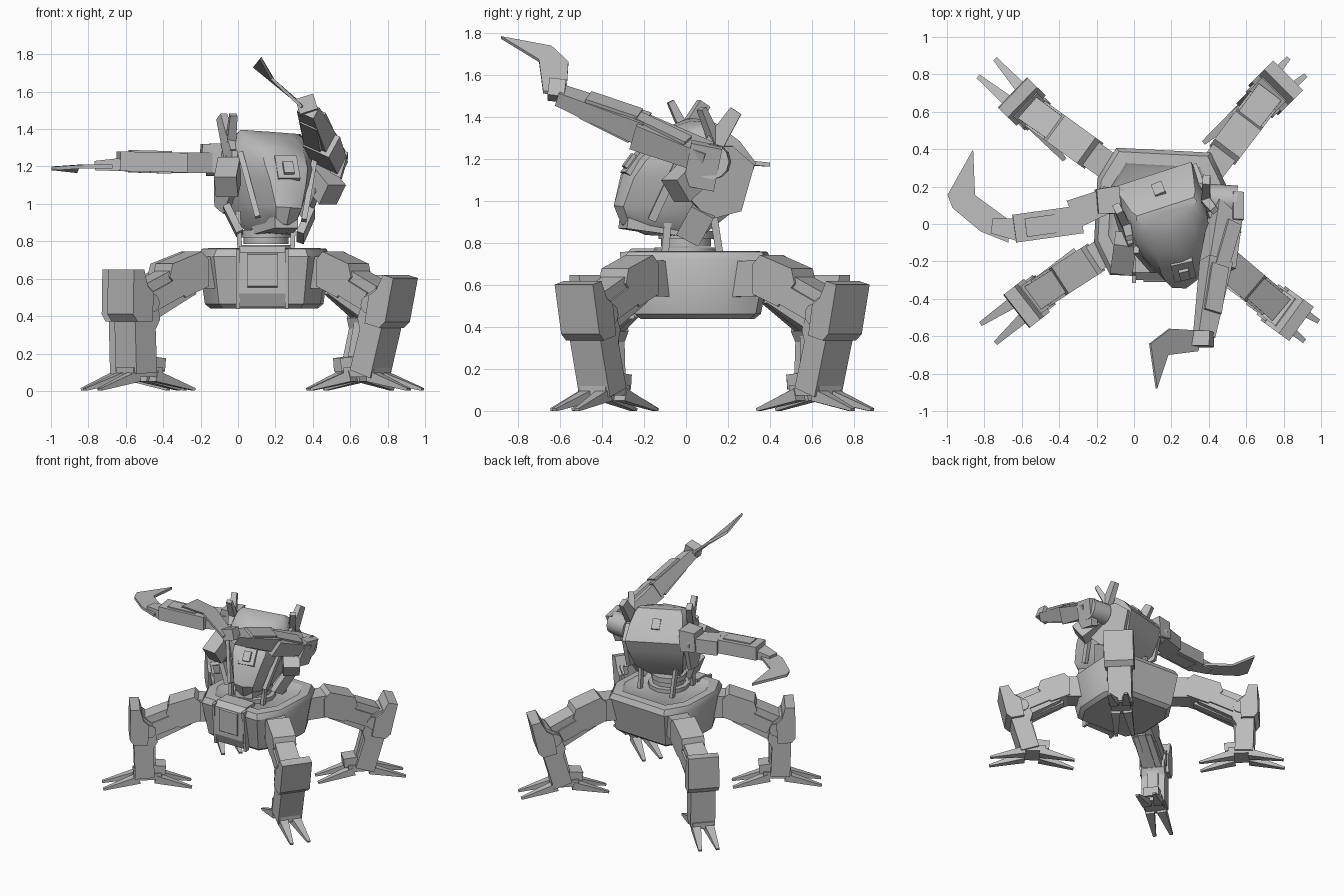
import bpy, bmesh, math
from mathutils import Vector, Matrix

cube = bpy.data.objects.get("Cube")
if cube:
    bpy.data.objects.remove(cube, do_unlink=True)

grey = bpy.data.materials.new("armour grey")
grey.use_nodes = True
grey.diffuse_color = (0.5, 0.5, 0.5, 1)
grey.node_tree.nodes["Principled BSDF"].inputs["Base Color"].default_value = (0.5, 0.5, 0.5, 1)


def loft(name, rings, smooth=False):
    """Skin a list of equal-length point rings and cap both ends."""
    bm = bmesh.new()
    rows = [[bm.verts.new(p) for p in ring] for ring in rings]
    n = len(rows[0])
    for lo, hi in zip(rows, rows[1:]):
        for i in range(n):
            j = (i + 1) % n
            bm.faces.new((lo[i], lo[j], hi[j], hi[i]))
    bm.faces.new(rows[0][::-1])
    bm.faces.new(rows[-1])
    bmesh.ops.recalc_face_normals(bm, faces=bm.faces)
    me = bpy.data.meshes.new(name)
    bm.to_mesh(me)
    bm.free()
    me.materials.append(grey)
    ob = bpy.data.objects.new(name, me)
    bpy.context.collection.objects.link(ob)
    if smooth:
        bpy.ops.object.select_all(action="DESELECT")
        ob.select_set(True)
        bpy.context.view_layer.objects.active = ob
        bpy.ops.object.shade_smooth_by_angle(angle=math.radians(35))


def bar(name, a, b, size, end=None, up=(0, 0, 1)):
    """Tapered box from a to b; sizes are (width, height)."""
    a, b = Vector(a), Vector(b)
    d = (b - a).normalized()
    side = d.cross(Vector(up)).normalized()
    top = side.cross(d)
    rings = []
    for p, (w, h) in ((a, size), (b, end or size)):
        rings.append([p + side * sx * w / 2 + top * sz * h / 2
                      for sx, sz in ((-1, -1), (1, -1), (1, 1), (-1, 1))])
    loft(name, rings)


def prism(name, pts, thick):
    """Outline pushed half a thickness both ways."""
    t = Vector(thick) / 2
    loft(name, [[Vector(p) - t for p in pts], [Vector(p) + t for p in pts]])


def disc(name, a, b, r, n=12):
    a, b = Vector(a), Vector(b)
    q = (b - a).to_track_quat("Z", "Y")
    circle = [q @ Vector((r * math.cos(k * math.tau / n), r * math.sin(k * math.tau / n), 0))
              for k in range(n)]
    loft(name, [[p + c for c in circle] for p in (a, b)], smooth=True)


# Pelvis: chamfered tub with a recessed deck
pelvis = Matrix.Translation((0.14, 0.055, 0)) @ Matrix.Rotation(math.radians(-3), 4, "Z")


def octagon(x, y, z):
    cx, cy = x * 0.27, y * 0.5
    pts = [(x, -y + cy), (x, y - cy), (x - cx, y), (cx - x, y),
           (-x, y - cy), (-x, cy - y), (cx - x, -y), (x - cx, -y)]
    return [pelvis @ Vector((*p, z)) for p in pts]


loft("pelvis", [octagon(0.28, 0.26, 0.44), octagon(0.31, 0.29, 0.465), octagon(0.345, 0.34, 0.72),
                octagon(0.325, 0.32, 0.76), octagon(0.27, 0.26, 0.765), octagon(0.25, 0.24, 0.75)],
     smooth=True)
prism("front_panel", [(0.13, -0.22, 0.45), (0.13, -0.27, 0.45), (0.13, -0.3, 0.52),
                      (0.13, -0.3, 0.74), (0.13, -0.26, 0.775), (0.13, -0.15, 0.775)], (0.25, 0, 0))
prism("front_badge", [(0.13, -0.28, 0.54), (0.13, -0.31, 0.56), (0.13, -0.31, 0.73),
                      (0.13, -0.28, 0.75)], (0.16, 0, 0))
for x in (0, 0.26):
    bar("panel_rail", (x, -0.265, 0.44), (x, -0.295, 0.76), (0.02, 0.04), up=(0, 1, 0))

# Neck: stacked discs with diagonal struts
for z, r in ((0.74, 0.15), (0.785, 0.12), (0.82, 0.13)):
    disc("neck_disc", (0.15, 0, z), (0.15, 0, z + 0.04), r)
for sx in (-1, 1):
    for y in (-0.1, 0.16):
        bar("neck_strut", (0.15 + sx * 0.14, y, 0.75), (0.15 + sx * 0.15, y * 0.8, 0.96),
            (0.025, 0.035), up=(0, 1, 0))


# Legs: foot centre, outward heading, hip point and outward lean of the shin
def leg(name, foot, heading, hip, lean):
    d = Vector((math.cos(math.radians(heading)), math.sin(math.radians(heading)), 0))
    s = Vector((-d.y, d.x, 0))
    co, si = math.cos(math.radians(lean)), math.sin(math.radians(lean))

    def flat(r, w, z):
        return Vector((*foot, z)) + d * r + s * w

    def at(r, z):
        return flat(r * co + (z - 0.1) * si, 0, 0.1 + (z - 0.1) * co - r * si)

    for e in (-1, 1):
        for w in (-1, 1):
            bar(name + "_toe", flat(e * 0.06, w * 0.045, 0.08), flat(e * 0.32, w * 0.065, 0.008),
                (0.07, 0.06), (0.025, 0.014))
    bar(name + "_ankle", flat(-0.1, 0, 0.1), flat(0.1, 0, 0.1), (0.15, 0.05))
    bar(name + "_heel", flat(-0.13, 0, 0.14), flat(-0.03, 0, 0.15), (0.12, 0.07))
    shin = [(-0.05, 0.1), (0.09, 0.09), (0.1, 0.4), (0.08, 0.58), (0.03, 0.58), (-0.05, 0.51),
            (-0.07, 0.38), (-0.04, 0.33)]
    prism(name + "_shin", [at(r, z) for r, z in shin], s * 0.18)
    cap = [(0.0, 0.37), (0.1, 0.37), (0.13, 0.41), (0.125, 0.65), (0.055, 0.65), (0.03, 0.56), (-0.01, 0.52)]
    prism(name + "_knee_cap", [at(r, z) for r, z in cap], s * 0.225)
    rail = [(-0.06, 0.12), (-0.03, 0.12), (-0.03, 0.36), (-0.06, 0.36)]
    prism(name + "_shin_rail", [at(r, z) for r, z in rail], s * 0.08)
    # Thigh: socket, hip block and sloping segment
    h, knee = Vector((*hip, 0.63)), at(-0.01, 0.47)
    run = Vector((knee.x - h.x, knee.y - h.y, 0))

    def along(t, z):
        return Vector((h.x, h.y, z)) + run * t

    cross = run.normalized().cross(Vector((0, 0, 1)))
    bar(name + "_socket", along(-0.15, 0.63), along(0.3, 0.635), (0.15, 0.17))
    hip_block = [(0.18, 0.56), (0.18, 0.7), (0.28, 0.745), (0.68, 0.68), (0.72, 0.61), (0.5, 0.5)]
    prism(name + "_hip_block", [along(t, z) for t, z in hip_block], cross * 0.17)
    bar(name + "_thigh", along(0.42, 0.6), along(1, 0.47), (0.14, 0.18), (0.15, 0.2))
    bar(name + "_thigh_plate", along(0.55, 0.56), along(0.92, 0.48), (0.17, 0.1))
    bar(name + "_thigh_piston", along(0.3, 0.53), along(0.95, 0.38), (0.06, 0.03))
    disc(name + "_knee_pin", knee - s * 0.1, knee + s * 0.1, 0.05)


leg("front_right_leg", (-0.527, -0.388), 218, (-0.13, -0.13), 0)
leg("front_left_leg", (0.69, -0.385), -36, (0.41, -0.14), 14)
leg("back_left_leg", (0.645, 0.615), 45, (0.42, 0.3), 14)
leg("back_right_leg", (-0.557, 0.613), 136, (-0.14, 0.31), 0)

# Torso: turned and rolled cabin, local front is -y
turn = (Matrix.Translation((0.17, 0.02, 1.1)) @ Matrix.Rotation(math.radians(18), 4, "Z")
        @ Matrix.Rotation(math.radians(4), 4, "Y") @ Matrix.Translation((0, 0, -1.1)))


def T(x, y, z):
    return turn @ Vector((x, y, z))


def cabin_ring(z, front, rear, wf, wm, wr):
    mid = front * 0.3 + rear * 0.7
    half = [(wr, rear), (wm, mid), (wf, front * 0.68 + rear * 0.32), (wf * 0.6, front + 0.025)]
    pts = half + [(0, front)] + [(-x, y) for x, y in reversed(half)]
    return [T(x, y, z) for x, y in pts]


cabin = [(0.84, -0.22, 0.03, 0.06, 0.1, 0.1), (0.89, -0.34, 0.08, 0.09, 0.14, 0.14),
         (0.98, -0.38, 0.18, 0.12, 0.19, 0.18), (1.12, -0.34, 0.23, 0.17, 0.23, 0.21),
         (1.2, -0.29, 0.255, 0.2, 0.24, 0.22), (1.3, -0.19, 0.18, 0.2, 0.22, 0.2),
         (1.36, -0.08, 0.1, 0.17, 0.19, 0.18), (1.385, 0, 0.07, 0.14, 0.17, 0.16)]
loft("cabin", [cabin_ring(*c) for c in cabin], smooth=True)
bar("front_hatch", T(0, -0.325, 1.13), T(0, -0.235, 1.25), (0.12, 0.03))
bar("front_sensor", T(0, -0.32, 1.155), T(0, -0.275, 1.215), (0.055, 0.045))
bar("rear_hatch", T(0, 0.2, 1.28), T(0, 0.14, 1.335), (0.06, 0.02))
bar("jaw", T(0, -0.33, 0.9), T(0, -0.08, 0.87), (0.13, 0.06), (0.22, 0.07))

for sx in (-1, 1):
    # Flank plates, cheeks, skirts and horns
    flank = [(-0.13, 1.08), (-0.06, 1.27), (0.13, 1.28), (0.24, 1.19), (0.18, 0.97), (0.02, 0.93)]
    prism("flank_plate", [T(sx * 0.23, y, z) for y, z in flank], T(0.03, 0, 0) - T(0, 0, 0))
    bar("cheek_strip", T(sx * 0.13, -0.23, 0.92), T(sx * 0.21, -0.1, 1.26), (0.03, 0.04), up=(0, 1, 0))
    bar("skirt", T(sx * 0.24, -0.01, 0.97), T(sx * 0.17, -0.06, 0.83), (0.12, 0.04), up=(sx, 0, 0))
    bar("horn", T(sx * 0.22, 0.02, 1.25), T(sx * 0.25, 0.14, 1.45), (0.05, 0.1), (0.04, 0.06))
    bar("horn_prong", T(sx * 0.22, 0.05, 1.3), T(sx * 0.24, -0.03, 1.46), (0.05, 0.05), (0.04, 0.03))
    bar("shoulder_pod", T(sx * 0.24, -0.03, 1.18), T(sx * 0.3, -0.17, 1.07), (0.12, 0.13))

# Left arm: raised forward and rolled outward, ending in a hooked blade
roll = (0.4, 0, 0.9)
disc("left_shoulder", (0.4, 0.13, 1.19), (0.55, 0.12, 1.19), 0.085)
bar("left_shoulder_guard", (0.5, 0.06, 1.07), (0.56, 0.1, 1.27), (0.15, 0.06), up=(1, 0, 0))
bar("left_upper_arm", (0.5, 0.1, 1.21), (0.445, -0.23, 1.335), (0.15, 0.1), (0.16, 0.13), up=roll)
bar("left_arm_plate", (0.52, 0.0, 1.26), (0.45, -0.24, 1.375), (0.08, 0.09), up=roll)
bar("left_forearm", (0.44, -0.2, 1.345), (0.375, -0.6, 1.505), (0.14, 0.12), (0.1, 0.07), up=roll)
bar("left_forearm_plate", (0.43, -0.24, 1.36), (0.4, -0.48, 1.46), (0.1, 0.15), (0.1, 0.11), up=roll)
bar("left_wrist", (0.38, -0.62, 1.49), (0.355, -0.61, 1.57), (0.1, 0.08), up=(0, 1, 0))
prism("left_blade", [(0.36, -0.57, 1.51), (0.19, -0.56, 1.66), (0.085, -0.64, 1.735),
                     (0.12, -0.88, 1.78), (0.18, -0.7, 1.67), (0.34, -0.68, 1.52)], (0.009, 0, 0.013))

# Right arm: held straight out to the side
bar("right_shoulder", (-0.08, 0.13, 1.24), (-0.2, 0.12, 1.25), (0.15, 0.17), (0.13, 0.14))
disc("right_shoulder_pin", (0, 0.12, 1.22), (-0.17, 0.13, 1.22), 0.07)
bar("right_upper_arm", (-0.13, 0.13, 1.22), (-0.33, 0.05, 1.22), (0.13, 0.11), (0.16, 0.11))
bar("right_forearm", (-0.28, 0.025, 1.22), (-0.64, -0.025, 1.228), (0.15, 0.105))
bar("right_forearm_plate", (-0.36, 0.01, 1.222), (-0.58, -0.02, 1.228), (0.1, 0.12))
bar("right_wrist", (-0.62, -0.03, 1.21), (-0.76, -0.01, 1.205), (0.12, 0.07), (0.08, 0.05))
prism("right_blade", [(-0.68, 0.03, 1.2), (-0.85, 0.155, 1.2), (-0.86, 0.4, 1.175), (-0.997, 0.155, 1.19),
                      (-0.97, 0.085, 1.19), (-0.82, -0.04, 1.2), (-0.67, -0.1, 1.2)], (0, 0, 0.02))
